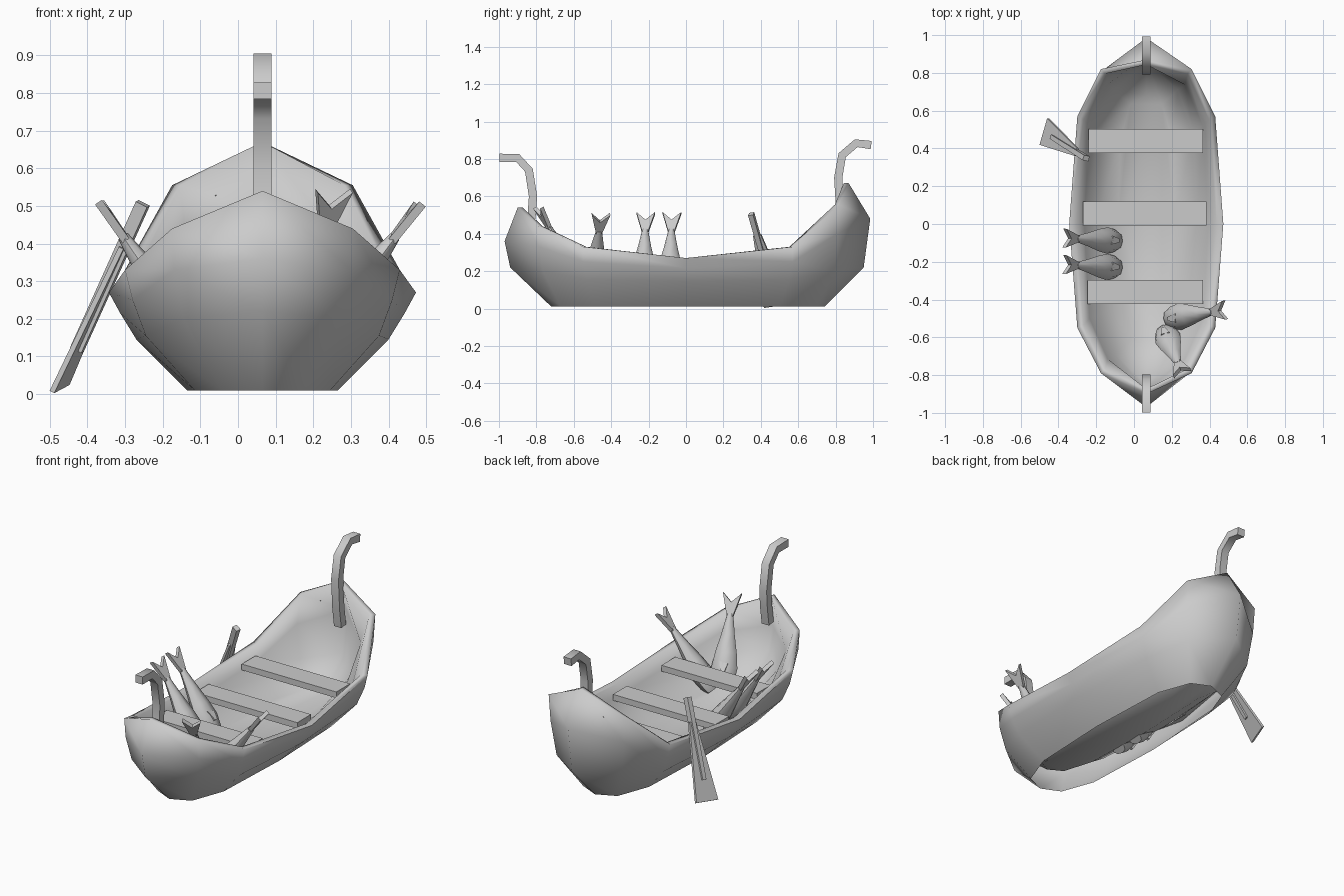
import bpy, bmesh, math
from mathutils import Vector, Matrix

if "Cube" in bpy.data.objects:
    bpy.data.objects.remove(bpy.data.objects["Cube"])

CX = 0.065  # hull centre line


def make(name, verts, faces, smooth=None, matrix=None):
    me = bpy.data.meshes.new(name)
    me.from_pydata([tuple(v) for v in verts], [], faces)
    if matrix:
        me.transform(matrix)
    bm = bmesh.new()
    bm.from_mesh(me)
    bmesh.ops.recalc_face_normals(bm, faces=bm.faces)
    bm.to_mesh(me)
    bm.free()
    ob = bpy.data.objects.new(name, me)
    bpy.context.collection.objects.link(ob)
    if smooth:
        bpy.ops.object.select_all(action='DESELECT')
        ob.select_set(True)
        bpy.context.view_layer.objects.active = ob
        bpy.ops.object.shade_smooth_by_angle(angle=math.radians(smooth))
    return ob


def loft(name, rings, cap_start=True, cap_end=True, smooth=None, matrix=None):
    n = len(rings[0])
    verts = [v for r in rings for v in r]
    faces = [(i*n + j, i*n + (j+1) % n, (i+1)*n + (j+1) % n, (i+1)*n + j)
             for i in range(len(rings) - 1) for j in range(n)]
    if cap_start:
        faces.append(tuple(range(n)))
    if cap_end:
        faces.append(tuple((len(rings)-1)*n + j for j in range(n)))
    return make(name, verts, faces, smooth, matrix)


def frame(p0, p1, side=None):
    """Local z runs from p0 to p1, local x is the wide direction."""
    p0, p1 = Vector(p0), Vector(p1)
    z = (p1 - p0).normalized()
    x = Vector(side) if side else z.cross(Vector((0, 0, 1)))
    x = (x - z * x.dot(z)).normalized()
    y = z.cross(x)
    m = Matrix((x, y, z)).transposed().to_4x4()
    m.translation = p0
    return m


def prism(name, outline, thick, matrix):
    """Flat plate with its outline in local xz."""
    h = thick / 2
    return loft(name, [[(x, s, z) for x, z in outline] for s in (-h, h)], matrix=matrix)


# hull: half outlines (x, y, z) from stern tip to prow tip, bottom to rim
levels = [
    [(0, .74, .01), (.11, .69, .01), (.18, .50, .01), (.20, 0, .01),
     (.18, -.48, .01), (.11, -.67, .01), (0, -.72, .01)],
    [(0, .95, .22), (.21, .79, .20), (.31, .55, .155), (.335, 0, .145),
     (.31, -.53, .155), (.21, -.765, .20), (0, -.94, .22)],
    [(0, .985, .48), (.235, .81, .40), (.345, .57, .25), (.378, 0, .215),
     (.345, -.55, .25), (.235, -.785, .33), (0, -.97, .36)],
    [(0, .87, .67), (.24, .82, .555), (.365, .57, .33), (.408, 0, .27),
     (.365, -.55, .33), (.24, -.79, .44), (0, -.90, .54)],
]


def inset(level, kx, ky, dz):
    return [(x*kx, y*ky, z + dz) for x, y, z in level]


# inner shell with a raised floor; the outer shell is open underneath
levels += [inset(levels[3], .91, .97, 0), inset(levels[2], .87, .91, .01),
           inset(levels[1], .80, .90, .03), inset(levels[0], .75, .92, .095)]
rings = [[(CX + x, y, z) for x, y, z in lv] +
         [(CX - x, y, z) for x, y, z in lv[-2:0:-1]] for lv in levels]
loft("hull", rings, cap_start=False, smooth=100)


# curled square posts at both ends
def post(name, path, half_x=.0235, half_t=.022):
    pts = [Vector((CX, y, z)) for y, z in path]
    rs = []
    for i, p in enumerate(pts):
        t = (pts[min(i+1, len(pts)-1)] - pts[max(i-1, 0)]).normalized()
        up = Vector((1, 0, 0)).cross(t)
        rs.append([p + Vector((sx*half_x, 0, 0)) + up * sz * half_t
                   for sx, sz in ((-1, -1), (1, -1), (1, 1), (-1, 1))])
    loft(name, rs, smooth=50)


post("stern_post", [(.84, .42), (.824, .53), (.814, .70), (.835, .82), (.91, .884), (.99, .874)])
post("prow_post", [(-.84, .40), (-.825, .50), (-.818, .60), (-.84, .74), (-.90, .805), (-.998, .806)])

# seats
for i, (y, x0, x1, top) in enumerate([(.44, -.24, .365, .29), (.055, -.27, .385, .265),
                                      (-.36, -.245, .365, .28)]):
    prism(f"seat_{i+1}", [(x0, -.063), (x1, -.063), (x1, .063), (x0, .063)], .035,
          Matrix.Translation((0, y, top - .0175)) @ Matrix.Rotation(math.pi/2, 4, 'X'))

# oar: square shaft over a flaring blade
m = frame((-.253, .348, .506), (-.477, .49, .010), (.045, .14, .03))
prism("oar_shaft", [(-.014, 0), (.014, 0), (.012, .44), (-.012, .44)], .034, m)
prism("oar_blade", [(-.022, .13), (.022, .13), (.074, .555), (-.074, .555)], .014, m)


# fish: lofted body, forked tail, side fins
def fish(name, head, tail):
    length = (Vector(tail) - Vector(head)).length
    m = frame(head, tail)
    prof = [(0, .046, .030), (.07, .060, .044), (.2, .070, .054), (.36, .058, .046),
            (.56, .036, .030), (.78, .016, .015)]
    rs = [[(w*math.cos(a), h*math.sin(a), t*length)
           for a in (2*math.pi*k/8 for k in range(8))] for t, w, h in prof]
    loft(name + "_body", rs, smooth=50, matrix=m)
    prism(name + "_tail", [(x, t*length) for x, t in
                           [(-.016, .75), (.016, .75), (.05, 1), (0, .9), (-.05, 1)]], .022, m)
    for s in (-1, 1):
        f = m @ Matrix.Translation((0, s*.052, .14*length)) @ Matrix.Rotation(s*.15, 4, 'X')
        prism(name + "_fin", [(-.008, 0), (.012, 0), (.026, .05), (-.02, .06)], .014, f)


fish("fish_1", (-.085, -.09, .10), (-.368, -.075, .51))
fish("fish_2", (-.085, -.23, .10), (-.368, -.215, .51))
fish("fish_3", (.18, -.50, .11), (.483, -.455, .505))
fish("fish_4", (.16, -.56, .11), (.255, -.79, .54))
